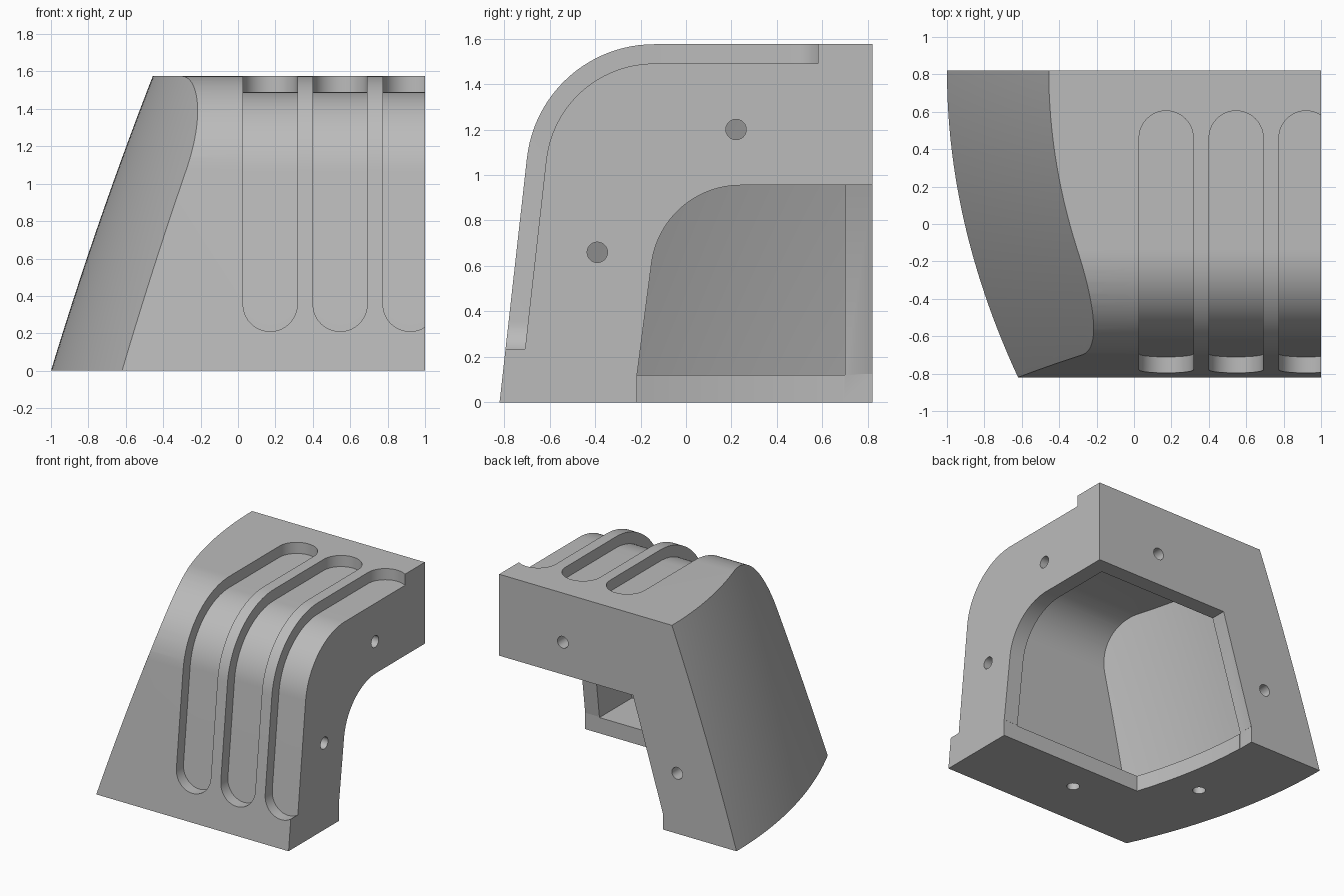
import bpy, bmesh
from math import sin, cos, tan, pi, radians, sqrt

old = bpy.data.objects.get("Cube")
if old:
    bpy.data.objects.remove(old, do_unlink=True)


# Helpers: skinned solids, prisms and booleans
def loft(name, rings):
    bm = bmesh.new()
    rows = [[bm.verts.new(p) for p in ring] for ring in rings]
    n = len(rows[0])
    for a, b in zip(rows, rows[1:]):
        for i in range(n):
            j = (i + 1) % n
            bm.faces.new((a[i], a[j], b[j], b[i]))
    bm.faces.new(rows[0])
    bm.faces.new(rows[-1])
    bmesh.ops.recalc_face_normals(bm, faces=bm.faces)
    mesh = bpy.data.meshes.new(name)
    bm.to_mesh(mesh)
    bm.free()
    obj = bpy.data.objects.new(name, mesh)
    bpy.context.scene.collection.objects.link(obj)
    return obj


def prism(name, poly, axis, start, end):
    def place(p, t):
        q = list(p)
        q.insert("xyz".index(axis), t)
        return q
    return loft(name, [[place(p, t) for p in poly] for t in (start, end)])


def boolean(target, cutter, operation="DIFFERENCE"):
    mod = target.modifiers.new("cut", "BOOLEAN")
    mod.operation = operation
    mod.solver = "EXACT"
    mod.object = cutter
    bpy.ops.object.select_all(action="DESELECT")
    bpy.context.view_layer.objects.active = target
    target.select_set(True)
    bpy.ops.object.modifier_apply(modifier=mod.name)
    bpy.data.objects.remove(cutter, do_unlink=True)


def bend(cy, cz, r, tilt, foot_z, end_y, steps=24):
    """Leaning front line, round shoulder, flat top, as (y, z) points."""
    arc = []
    for i in range(steps + 1):
        a = pi - tilt + (tilt - pi / 2) * i / steps
        arc.append((cy + r * cos(a), cz + r * sin(a)))
    y, z = arc[0]
    return [(y - (z - foot_z) * tan(tilt), foot_z)] + arc + [(end_y, cz + r)]


TILT = radians(6.39)
BACK, LIP = 0.82, 0.12


def shell_bend(depth, foot_z, end_y):
    return bend(-0.14, 1.012, 0.563 - depth, TILT, foot_z, end_y)


# Curved side wall, as a solid reaching from the wall towards +x
def side_limit(offset):
    rings = []
    for i in range(33):
        y = -1 + 2 * i / 32
        ring = []
        for k in range(17):
            z = -0.1 + 1.8 * k / 16
            sweep = 0.38 * ((BACK - y) / 1.64) ** 2 * (1 + 0.115 * z)
            ring.append((-1 + offset + sweep + 0.303 * z + 0.027 * z * z, y, z))
        rings.append(ring + [(1.5, y, 1.7), (1.5, y, -0.1)])
    return loft("side_limit", rings)


# Outer shell
body = prism("corner_shell", shell_bend(0, 0, BACK) + [(BACK, 0)], "x", -1.3, 1)
boolean(body, side_limit(0), "INTERSECT")

# Hollow inside, behind the three flanges
hollow_end = BACK - LIP
hollow = prism("hollow", shell_bend(0.2, LIP, hollow_end) + [(hollow_end, LIP)],
               "x", -1.3, 1 - LIP)
boolean(hollow, side_limit(0.22), "INTERSECT")
boolean(body, hollow)

# Openings through the side, back and bottom flanges
mouth = bend(0.24, 0.56, 0.395, radians(7.4), LIP, 1)
front_y, top_z = mouth[0][0], mouth[-1][1]
boolean(body, prism("side_opening", [(front_y, -0.1)] + mouth + [(1, -0.1)],
                    "x", 0.875, 1.2))
boolean(body, prism("back_opening", [(1.2, -0.1), (-0.38, -0.1), (-0.38, LIP),
                                     (-0.127, top_z), (1.2, top_z)],
                    "y", 0.695, 1.1))
edge = []
for i in range(17):
    y = BACK + (front_y - BACK) * i / 16
    edge.append((-0.38 + 0.16 * (BACK - y) ** 2, y))
boolean(body, prism("bottom_opening",
                    [(1.2, 1), (-0.38, 1)] + edge + [(1.2, front_y)],
                    "z", -0.1, 0.125))

# Round-ended grooves running over the shoulder
R = 0.145
for centre in (0.172, 0.546, 0.92):
    rings = []
    for i in range(21):
        a = pi * i / 20
        reach = R * sin(a)
        foot_z, end_y = 0.21 + R - reach, 0.46 + reach
        section = (shell_bend(-0.05, foot_z, end_y)
                   + shell_bend(0.085, foot_z, end_y)[::-1])
        rings.append([(centre - R * cos(a), y, z) for y, z in section])
    boolean(body, loft("groove", rings))

# Bolt holes through the flanges
holes = [("x", 0.22, 1.2, 0.8, 1.1), ("x", -0.39, 0.66, 0.8, 1.1),
         ("y", 0.464, 1.2, 0.6, 0.9), ("y", -0.5, 0.46, 0.6, 0.9),
         ("z", 0.173, -0.453, -0.1, 0.2), ("z", -0.534, 0.068, -0.1, 0.2)]
for axis, u, v, start, end in holes:
    circle = [(u + 0.045 * cos(pi * i / 12), v + 0.045 * sin(pi * i / 12))
              for i in range(24)]
    boolean(body, prism("bolt_hole", circle, axis, start, end))

# Plain grey finish
grey = bpy.data.materials.new("light_grey")
grey.use_nodes = True
colour = (0.5, 0.5, 0.5, 1)
grey.diffuse_color = colour
grey.node_tree.nodes["Principled BSDF"].inputs["Base Color"].default_value = colour
body.data.materials.clear()
body.data.materials.append(grey)
for face in body.data.polygons:
    face.material_index = 0
bpy.ops.object.select_all(action="DESELECT")
body.select_set(True)
bpy.context.view_layer.objects.active = body
bpy.ops.object.shade_smooth_by_angle(angle=radians(25))
